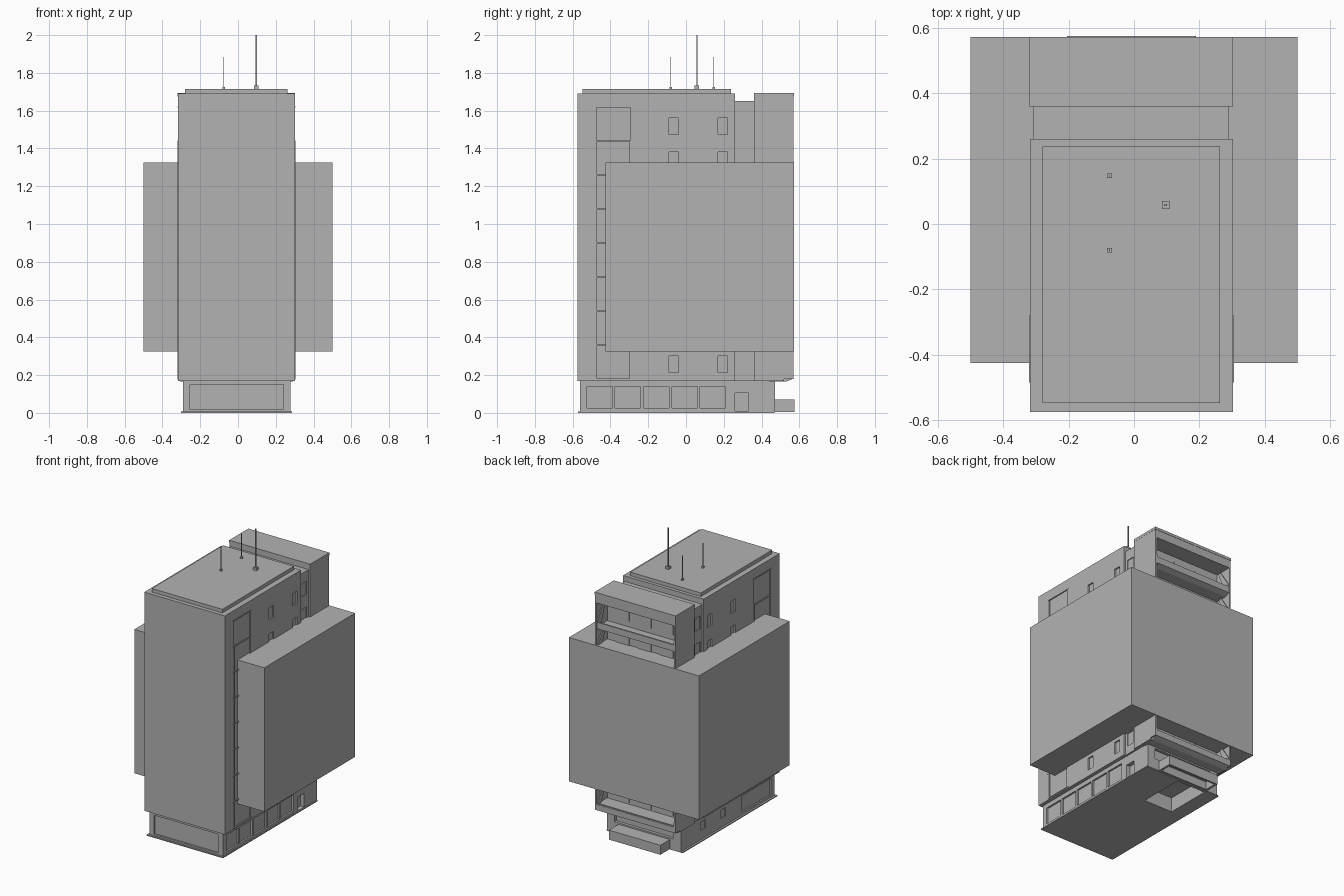
import bpy, bmesh

if "Cube" in bpy.data.objects:
    bpy.data.objects.remove(bpy.data.objects["Cube"], do_unlink=True)

grey = bpy.data.materials.new("plain grey")
grey.use_nodes = True
grey.diffuse_color = (0.45, 0.45, 0.45, 1)
grey.node_tree.nodes["Principled BSDF"].inputs["Base Color"].default_value = (0.45, 0.45, 0.45, 1)


def finish(name, bm):
    bmesh.ops.recalc_face_normals(bm, faces=bm.faces)
    mesh = bpy.data.meshes.new(name)
    bm.to_mesh(mesh)
    bm.free()
    mesh.materials.append(grey)
    obj = bpy.data.objects.new(name, mesh)
    bpy.context.collection.objects.link(obj)
    return obj


def boxes(name, spans):
    """One object from boxes given as (x0, x1, y0, y1, z0, z1)."""
    bm = bmesh.new()
    for x0, x1, y0, y1, z0, z1 in spans:
        for v in bmesh.ops.create_cube(bm, size=1)["verts"]:
            v.co = (x1 if v.co.x > 0 else x0, y1 if v.co.y > 0 else y0, z1 if v.co.z > 0 else z0)
    return finish(name, bm)


def prism(name, outline, x0, x1):
    """A side outline of (y, z) points swept along x."""
    bm = bmesh.new()
    face = bm.faces.new([bm.verts.new((x0, y, z)) for y, z in outline])
    new = bmesh.ops.extrude_face_region(bm, geom=[face])["geom"]
    for v in new:
        if isinstance(v, bmesh.types.BMVert):
            v.co.x = x1
    return finish(name, bm)


def cut(obj, spans):
    cutter = boxes("cutter", spans)
    cutter.hide_render = True
    mod = obj.modifiers.new("cut", "BOOLEAN")
    mod.operation = "DIFFERENCE"
    mod.solver = "EXACT"
    mod.object = cutter
    bpy.context.view_layer.objects.active = obj
    bpy.ops.object.modifier_apply(modifier=mod.name)
    bpy.data.objects.remove(cutter, do_unlink=True)


LEFT, RIGHT = -0.318, 0.302
STOREY = 0.18
levels = [STOREY * i for i in range(1, 10)]

# Large block around the tower
boxes("surrounding_block", [(-0.5, 0.5, -0.425, 0.572, 0.325, 1.325)])

# Tower with shallow stair strips and small windows in both sides
tower = boxes("tower", [(LEFT, RIGHT, -0.575, 0.26, 0.17, 1.69)])
recesses = []
for wall in (LEFT, RIGHT):
    recesses.append((wall - 0.008, wall + 0.008, -0.475, -0.295, levels[0], levels[-1]))
    for z in levels[:-1]:
        for y in (-0.09, 0.17):
            recesses.append((wall - 0.01, wall + 0.01, y, y + 0.05, z + 0.035, z + 0.12))
cut(tower, recesses)

# Thin ledges at each storey and upright trim of the strips
trim = []
for wall in (LEFT, RIGHT):
    for z in levels:
        trim.append((wall - 0.003, wall + 0.003, -0.485, -0.28, z - 0.003, z + 0.003))
    for y in (-0.475, -0.298):
        trim.append((wall - 0.001, wall + 0.003, y, y + 0.003, levels[0], levels[-2]))
boxes("strip_trim", trim)

# Roof
boxes("roof_slab", [(-0.28, 0.263, -0.547, 0.237, 1.69, 1.715)])
for name, x, y, half, top in (("tall_antenna", 0.097, 0.058, 0.012, 2.0),
                              ("front_antenna", -0.075, -0.08, 0.007, 1.885),
                              ("rear_antenna", -0.075, 0.147, 0.007, 1.885)):
    r = half * 0.27
    boxes(name, [(x - half, x + half, y - half, y + half, 1.71, 1.715 + half * 1.5),
                 (x - r, x + r, y - r, y + r, 1.715, top)])

# Narrow link between tower and rear block, with window slots
link = boxes("link", [(-0.307, 0.29, 0.255, 0.37, 0.17, 1.652)])
slots = []
for wall in (-0.307, 0.29):
    for z in levels[:-1]:
        slots.append((wall - 0.006, wall + 0.006, 0.28, 0.34, z + 0.05, z + 0.14))
cut(link, slots)

# Rear block, open at the back
rear = boxes("rear_block", [(LEFT, RIGHT, 0.36, 0.569, 0.18, 1.69)])
cut(rear, [(LEFT + 0.012, RIGHT - 0.012, 0.45, 0.7, 0.22, 1.62)])
boxes("rear_roof_edge", [(-0.32, 0.303, 0.36, 0.571, 1.675, 1.693)])
boxes("rear_soffit", [(LEFT, RIGHT, 0.36, 0.52, 0.17, 0.181)])

# Balconies with sloping ends, and windows behind them
windows = []
for z in levels[:-1]:
    prism("balcony", [(0.44, z - 0.015), (0.53, z - 0.015), (0.566, z + 0.0),
                      (0.566, z + 0.045), (0.555, z + 0.045), (0.54, z + 0.012), (0.44, z + 0.012)],
          LEFT + 0.01, RIGHT - 0.01)
    for x in (LEFT + 0.011, RIGHT - 0.019):
        prism("balcony_end", [(0.566, z + 0.02), (0.566, z + 0.06), (0.49, z + 0.175),
                              (0.47, z + 0.175), (0.53, z + 0.02)], x, x + 0.008)
    for x in (-0.22, -0.05, 0.12):
        windows.append((x, x + 0.1, 0.445, 0.456, z + 0.05, z + 0.14))
boxes("rear_windows", windows)

# Ground floor with recessed bays, doors and an open underside
base = boxes("ground_floor", [(-0.29, 0.278, -0.56, 0.47, 0.004, 0.175)])
bays = [(-0.255, 0.24, -0.6, -0.548, 0.018, 0.15),
        (-0.2, 0.02, 0.13, 0.45, -0.05, 0.1),
        (0.25, 0.3, 0.26, 0.33, 0.01, 0.105),
        (-0.3, -0.28, -0.52, -0.2, 0.025, 0.14),
        (-0.3, -0.284, -0.02, 0.03, 0.07, 0.13),
        (-0.3, -0.284, 0.2, 0.25, 0.07, 0.13),
        (-0.23, 0.22, 0.45, 0.5, 0.08, 0.155)]
for i in range(5):
    y = -0.525 + 0.15 * i
    bays.append((0.266, 0.3, y, y + 0.135, 0.025, 0.14))
cut(base, bays)

# Ground plate and rear step
plate = boxes("ground_plate", [(-0.303, 0.285, -0.572, 0.468, 0, 0.007)])
cut(plate, [(-0.2, 0.02, 0.13, 0.45, -0.05, 0.05)])
step = boxes("rear_step", [(-0.205, 0.19, 0.465, 0.575, 0.004, 0.07)])
cut(step, [(-0.19, 0.175, 0.48, 0.562, -0.05, 0.058)])
